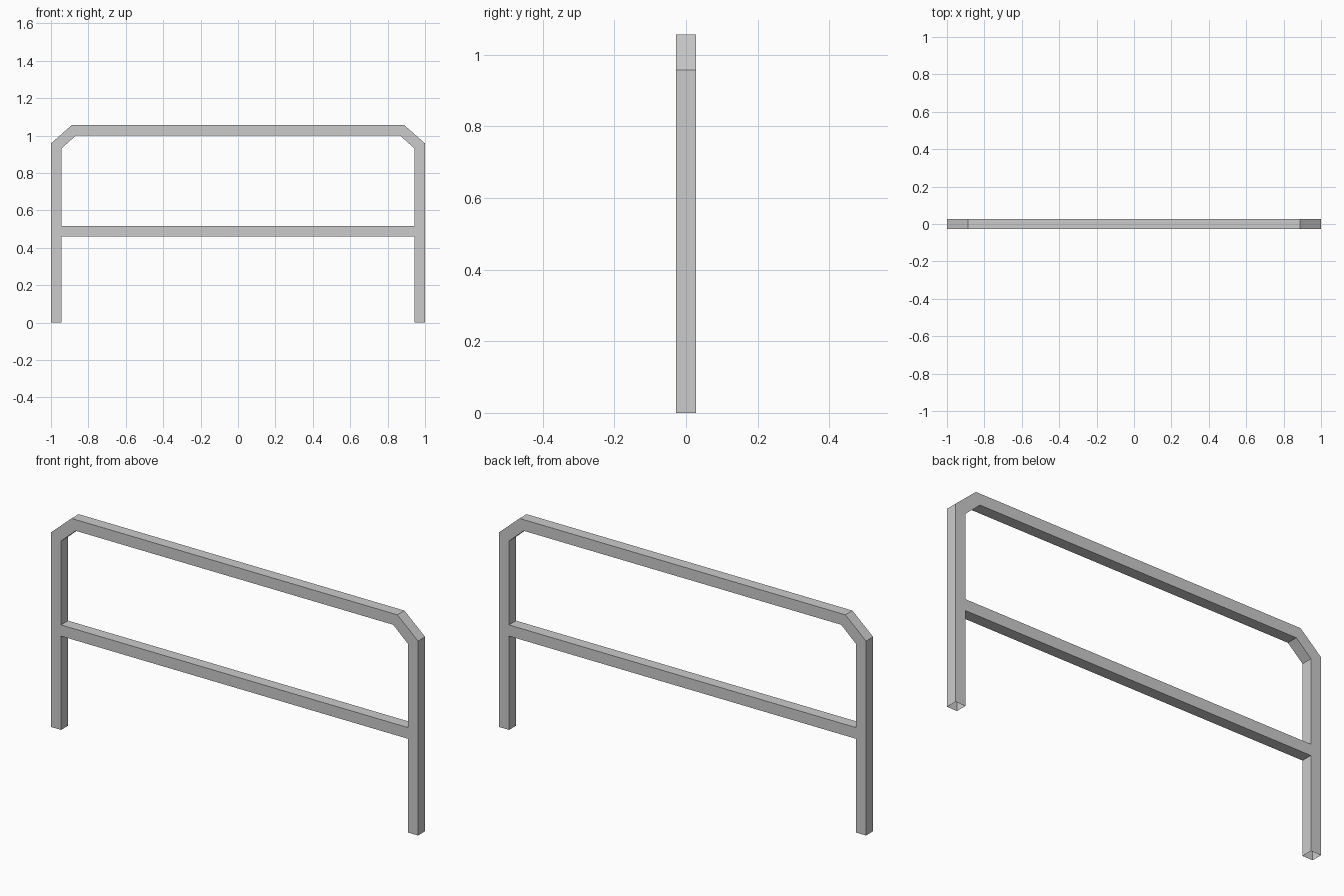
import bpy
import bmesh

if "Cube" in bpy.data.objects:
    bpy.data.objects.remove(bpy.data.objects["Cube"])

HALF = 0.0275  # half the depth of the square tube


def square_tube(name, stations):
    """Open-ended square tube; each station is (outer xz, inner xz)."""
    bm = bmesh.new()
    rings = []
    for (ox, oz), (ix, iz) in stations:
        corners = [(ox, -HALF, oz), (ox, HALF, oz), (ix, HALF, iz), (ix, -HALF, iz)]
        rings.append([bm.verts.new(c) for c in corners])
    for a, b in zip(rings, rings[1:]):
        for i in range(4):
            j = (i + 1) % 4
            bm.faces.new((a[i], a[j], b[j], b[i]))
    # stations run left to right, with the outer side on top
    bmesh.ops.recalc_face_normals(bm, faces=bm.faces)
    mesh = bpy.data.meshes.new(name)
    bm.to_mesh(mesh)
    bm.free()
    obj = bpy.data.objects.new(name, mesh)
    bpy.context.collection.objects.link(obj)
    return obj


# Bent frame: left leg, chamfered corner, top rail, mirrored back down
left = [
    ((-1.0, 0.0), (-0.945, 0.0)),
    ((-1.0, 0.958), (-0.945, 0.93)),
    ((-0.888, 1.057), (-0.865, 1.002)),
]
right = [((-ox, oz), (-ix, iz)) for (ox, oz), (ix, iz) in reversed(left)]
square_tube("bent_frame", left + right)

# Middle rail between the legs
square_tube("middle_rail", [((x, 0.517), (x, 0.462)) for x in (-0.945, 0.945)])
